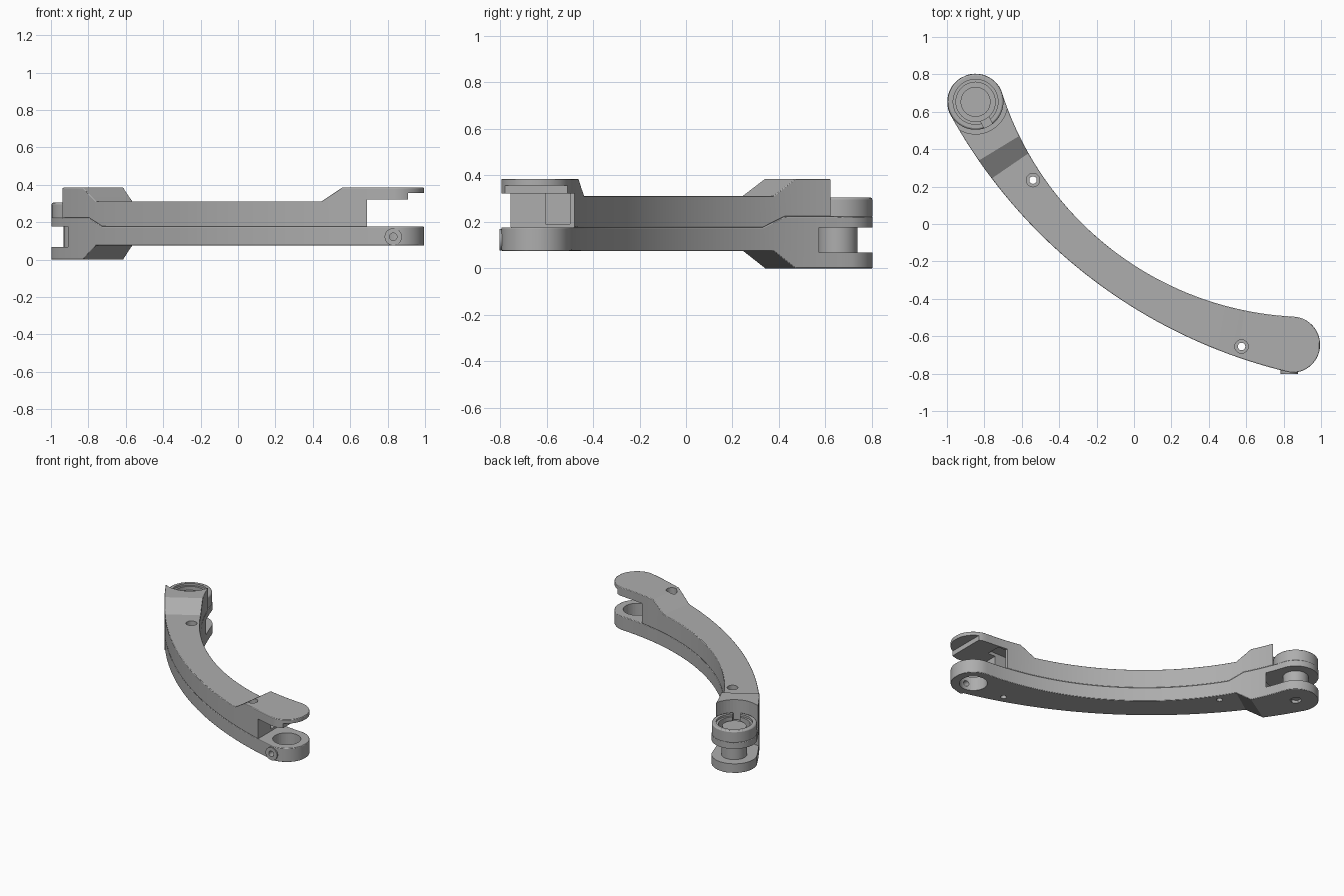
import bpy, bmesh, math
from mathutils import Vector

if "Cube" in bpy.data.objects:
    bpy.data.objects.remove(bpy.data.objects["Cube"])

grey = bpy.data.materials.new("satin_grey")
grey.use_nodes = True
grey.diffuse_color = (0.42, 0.42, 0.42, 1)
grey.node_tree.nodes["Principled BSDF"].inputs["Base Color"].default_value = grey.diffuse_color


def finish(name, bm):
    bmesh.ops.recalc_face_normals(bm, faces=bm.faces)
    mesh = bpy.data.meshes.new(name)
    bm.to_mesh(mesh)
    bm.free()
    mesh.materials.append(grey)
    obj = bpy.data.objects.new(name, mesh)
    bpy.context.collection.objects.link(obj)
    return obj


def arc(a, b, sag, t):
    """Point on the circular arc from a to b bulging by sag to the front left."""
    a, b = Vector(a), Vector(b)
    half = (b - a).length / 2
    along = (b - a).normalized()
    bulge = Vector((along.y, -along.x))
    radius = (half * half + sag * sag) / (2 * sag)
    ang = (2 * t - 1) * math.asin(half / radius)
    return (a + b) / 2 + along * radius * math.sin(ang) + bulge * (sag - radius + radius * math.cos(ang))


def rails(t):
    return (arc((-0.71, 0.715), (0.85, -0.495), 0.31, t),
            arc((-0.985, 0.59), (0.84, -0.795), 0.245, t))


def stations():
    """Pairs of edge points along the arm, with a half-round cap at each end."""
    def cap(t, sign):
        inner, outer = rails(t)
        mid, half = (inner + outer) / 2, (inner - outer) / 2
        out = Vector((half.y, -half.x)) * sign
        pairs = []
        for k in range(1, 12):
            phi = math.radians(7.5 * k)
            tip = mid + out * math.sin(phi)
            pairs.append((t, tip + half * math.cos(phi), tip - half * math.cos(phi)))
        return pairs
    body = [(k / 40, *rails(k / 40)) for k in range(41)]
    return cap(0, -1)[::-1] + body + cap(1, 1)


def level(knots, t):
    """Height at t along straight segments between knots."""
    if t <= knots[0][0]:
        return knots[0][1]
    for (t0, z0), (t1, z1) in zip(knots, knots[1:]):
        if t <= t1:
            return z0 + (z1 - z0) * (t - t0) / (t1 - t0)
    return knots[-1][1]


def arm_shell(name, low, high):
    bm = bmesh.new()
    rows = []
    for t, p, q in stations():
        z0, z1 = level(low, t), level(high, t)
        rows.append([bm.verts.new((v.x, v.y, z)) for v, z in ((p, z0), (q, z0), (q, z1), (p, z1))])
    for a, b in zip(rows, rows[1:]):
        for k in range(4):
            bm.faces.new((a[k], a[k - 1], b[k - 1], b[k]))
    bm.faces.new(rows[0])
    bm.faces.new(rows[-1])
    obj = finish(name, bm)
    bev = obj.modifiers.new("soft_edges", "BEVEL")
    bev.width, bev.segments, bev.limit_method = 0.009, 2, "ANGLE"
    bev.angle_limit = math.radians(50)
    return obj


def cylinder(name, x, y, z0, z1, r, sides=48):
    bm = bmesh.new()
    bmesh.ops.create_cone(bm, cap_ends=True, segments=sides, radius1=r, radius2=r, depth=z1 - z0)
    bmesh.ops.translate(bm, verts=bm.verts, vec=(x, y, (z0 + z1) / 2))
    return finish(name, bm)


def box(name, lo, hi):
    bm = bmesh.new()
    bmesh.ops.create_cube(bm, size=1)
    for v in bm.verts:
        v.co = [lo[i] + (hi[i] - lo[i]) * (v.co[i] + 0.5) for i in range(3)]
    return finish(name, bm)


def cut(obj, *cutters):
    for c in cutters:
        c.hide_render = True
        c.hide_set(True)
        mod = obj.modifiers.new("cut", "BOOLEAN")
        mod.operation, mod.solver, mod.object = "DIFFERENCE", "EXACT", c


def front_cylinder(name, y0, y1, r, x=0.83, z=0.122):
    obj = cylinder(name, 0, 0, -y1, -y0, r)
    obj.rotation_euler.x = math.pi / 2
    obj.location = (x, 0, z)
    return obj


LX, LY, RX, RY = -0.847, 0.653, 0.845, -0.645
split = [(0.15, 0.222), (0.2, 0.176)]

# Two arm halves that meet along a stepped seam
lower = arm_shell("lower_arm", [(0.125, 0.0), (0.175, 0.075)], split)
upper = arm_shell("upper_arm", split,
                  [(0.125, 0.385), (0.175, 0.312), (0.825, 0.312), (0.875, 0.385)])

# Fork gap at the left end, eye at the right end
cut(lower,
    cylinder("fork_gap_cutter", LX, LY, 0.067, 0.176, 0.205),
    cylinder("eye_cutter", RX, RY, -0.1, 0.3, 0.093),
    cylinder("bottom_recess_cutter", LX, LY, -0.1, 0.02, 0.04, 6),
    front_cylinder("cross_hole_cutter", -0.9, -0.68, 0.02))

# Upper half: clearance round the collar, open jaw at the right end
cut(upper,
    cylinder("collar_clearance_cutter", LX, LY, 0.1, 0.5, 0.172),
    box("jaw_cutter", (0.69, -1, 0.1), (1.2, -0.3, 0.322)),
    box("lip_cutter", (0.91, -1, 0.1), (1.2, -0.3, 0.357)),
    box("pocket_cutter", (0.6, -0.605, 0.19), (0.75, -0.5, 0.345)))

# Screw holes with counterbores
for n, x, y, seat in ((1, -0.54, 0.235, 0.27), (2, 0.575, -0.655, 0.33)):
    hole = cylinder(f"screw_hole_cutter_{n}", x, y, -0.1, 0.5, 0.02, 24)
    bore = cylinder(f"counterbore_cutter_{n}", x, y, seat, 0.5, 0.036, 32)
    cut(lower, hole)
    cut(upper, hole, bore)

# Pivot post, collar and inner disc
post = cylinder("pivot_post", LX, LY, 0.06, 0.18, 0.085)
collar = cylinder("pivot_collar", LX, LY, 0.215, 0.305, 0.149, 64)
bev = collar.modifiers.new("soft_edges", "BEVEL")
bev.width, bev.segments, bev.limit_method = 0.009, 2, "ANGLE"
slot = box("collar_slot_cutter", (-0.025, -0.2, 0.25), (0.025, -0.08, 0.4))
slot.location = (LX, LY, 0)
slot.rotation_euler.z = math.radians(28)
cut(collar, cylinder("collar_bore_cutter", LX, LY, 0.235, 0.4, 0.105),
    cylinder("collar_step_cutter", LX, LY, 0.29, 0.4, 0.12), slot)
disc = cylinder("inner_disc", LX, LY, 0.22, 0.275, 0.08)

# Ringed screw boss on the front of the eye
boss = front_cylinder("screw_boss", -0.802, -0.76, 0.046)
cut(boss, front_cylinder("boss_hole_cutter", -0.9, -0.7, 0.02))

for obj in (lower, upper, post, collar, disc, boss):
    bpy.ops.object.select_all(action="DESELECT")
    obj.select_set(True)
    bpy.context.view_layer.objects.active = obj
    bpy.ops.object.shade_smooth_by_angle(angle=math.radians(30))
